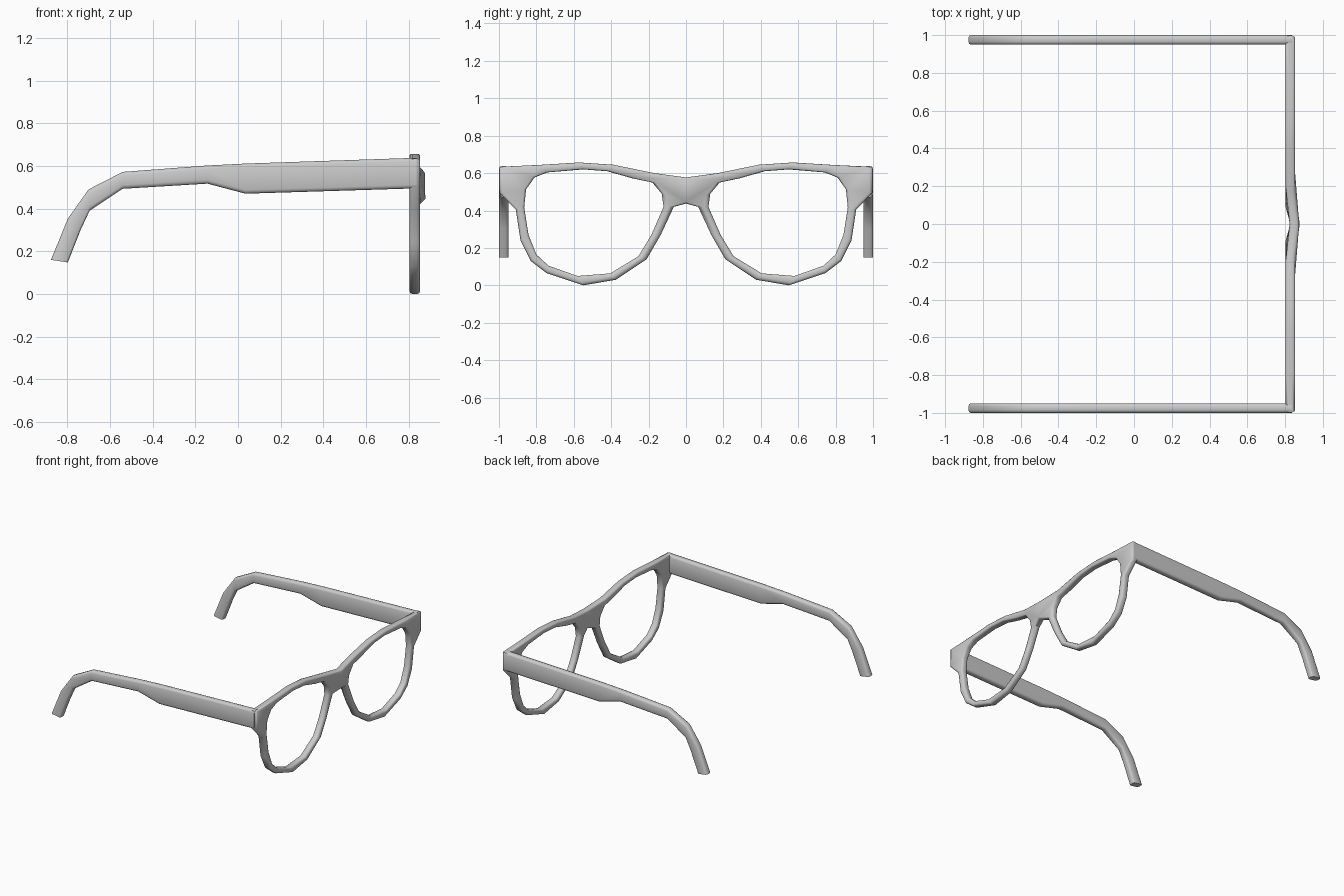
import bpy, bmesh, math

if "Cube" in bpy.data.objects:
    bpy.data.objects.remove(bpy.data.objects["Cube"])

SEAM = 1e-6


def slab(name, a, b, place, closed):
    """Thick strip between two matching outlines, long edges rounded, mirrored in y."""
    bm = bmesh.new()
    weight = bm.edges.layers.float.new("bevel_weight_edge")
    # four corners per station: a near, b near, b far, a far
    rings = [[bm.verts.new(place(p, 0)), bm.verts.new(place(q, 0)),
              bm.verts.new(place(q, 1)), bm.verts.new(place(p, 1))]
             for p, q in zip(a, b)]
    n = len(rings)
    for i in range(n if closed else n - 1):
        r, s = rings[i], rings[(i + 1) % n]
        for k in range(4):
            m = (k + 1) % 4
            corners = (r[k], r[m], s[m], s[k])
            if all(abs(v.co.y) < SEAM for v in corners):
                continue                      # left open at the mirror plane
            bm.faces.new(corners)
        for k in range(4):
            if abs(r[k].co.y) < SEAM and abs(s[k].co.y) < SEAM:
                continue
            bm.edges.get((r[k], s[k]))[weight] = 1.0
    if not closed:
        bm.faces.new(rings[0])
        bm.faces.new(rings[-1])
    bmesh.ops.recalc_face_normals(bm, faces=bm.faces)
    mesh = bpy.data.meshes.new(name)
    bm.to_mesh(mesh)
    bm.free()
    ob = bpy.data.objects.new(name, mesh)
    bpy.context.collection.objects.link(ob)

    mirror = ob.modifiers.new("mirror", 'MIRROR')
    mirror.use_axis = (False, True, False)
    bevel = ob.modifiers.new("round", 'BEVEL')
    bevel.limit_method = 'WEIGHT'
    bevel.width = 0.015
    bevel.segments = 2
    bpy.ops.object.select_all(action='DESELECT')
    ob.select_set(True)
    bpy.context.view_layer.objects.active = ob
    for mod in ("mirror", "round"):
        bpy.ops.object.modifier_apply(modifier=mod)
    bpy.ops.object.shade_smooth_by_angle(angle=math.radians(50))
    return ob


# Front frame: lens opening and outer outline as (y, z)
lens = [(.12, .42), (.13, .49), (.18, .55), (.286, .572), (.42, .61), (.55, .62),
        (.74, .604), (.81, .577), (.855, .513), (.865, .417), (.842, .27),
        (.80, .165), (.735, .105), (.58, .05), (.405, .064), (.255, .155), (.185, .27)]
outer = [(.065, .42), (0, .437), (0, .577), (.17, .60), (.39, .645), (.57, .657),
         (.80, .643), (.997, .634), (.997, .495), (.91, .405), (.885, .24),
         (.83, .13), (.745, .065), (.55, 0), (.375, .03), (.21, .14), (.135, .27)]


def place_frame(p, far):
    bump = 0.022 if p[0] == 0 else 0          # bridge pushed forward
    return (0.803 + 0.05 * far + bump, p[0], p[1])


slab("front_frame", lens, outer, place_frame, True)

# Temple arms: top and bottom edge as (x, z)
top = [(.837, .638), (.035, .611), (-.143, .602), (-.54, .572),
       (-.70, .49), (-.797, .353), (-.876, .16)]
bottom = [(.837, .495), (.035, .47), (-.143, .517), (-.54, .493),
          (-.695, .39), (-.737, .30), (-.797, .148)]
slab("temple_arms", top, bottom,
     lambda p, far: (p[0], 0.95 + 0.05 * far, p[1]), False)
